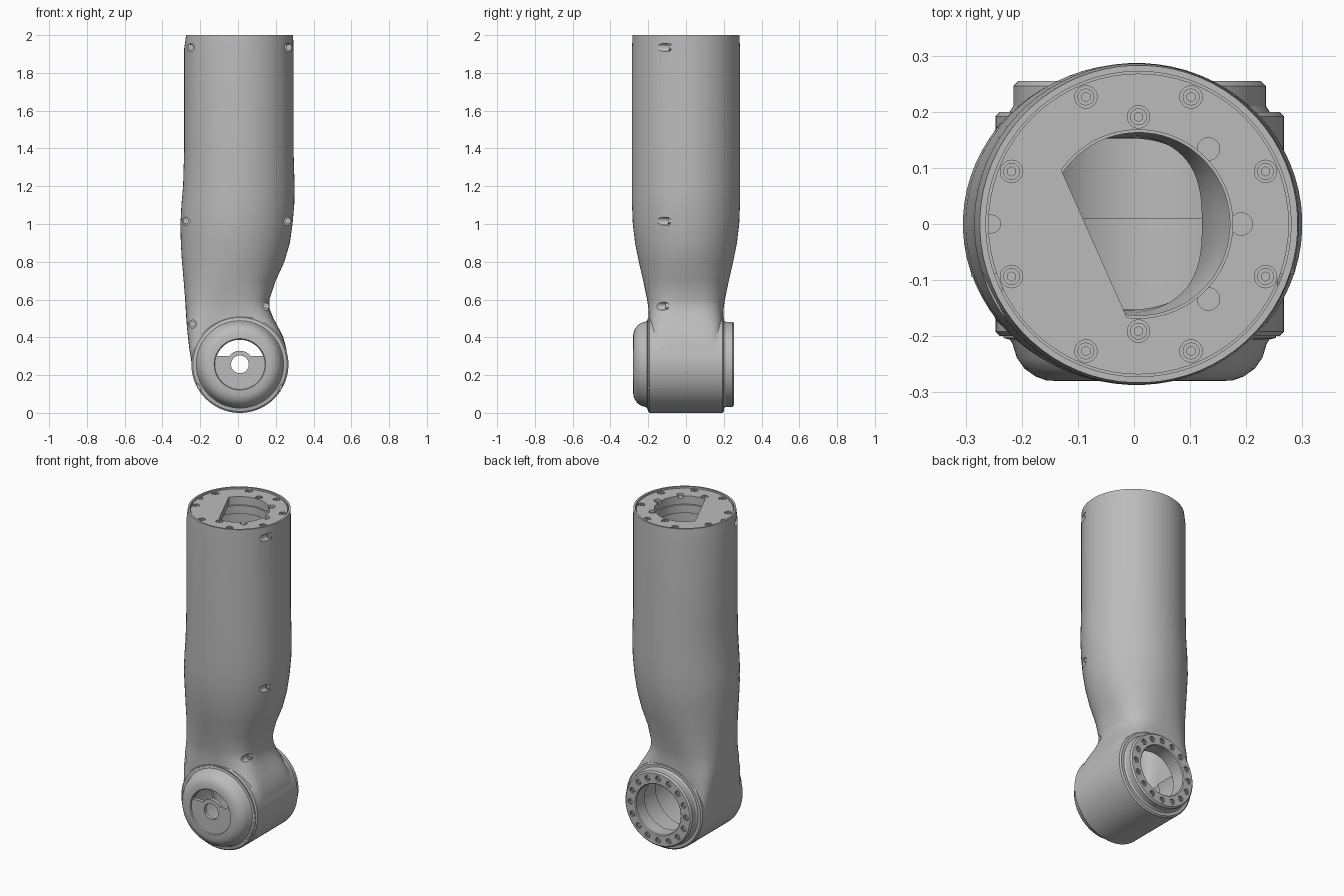
import bpy, bmesh
from math import sin, cos, pi, radians, copysign
from mathutils import Vector, Matrix

if "Cube" in bpy.data.objects:
    bpy.data.objects.remove(bpy.data.objects["Cube"])

GREY = (0.5, 0.5, 0.5, 1)
metal = bpy.data.materials.new("plain grey")
metal.use_nodes = True
metal.diffuse_color = GREY
metal.node_tree.nodes["Principled BSDF"].inputs["Base Color"].default_value = GREY

JOINT = Vector((0.01, 0, 0.257))    # elbow joint centre, axis along y
TUBE = Vector((0.008, 0, 0))        # tube centre, axis along z
Y, Z = Vector((0, 1, 0)), Vector((0, 0, 1))


def finish(name, bm):
    bmesh.ops.remove_doubles(bm, verts=bm.verts[:], dist=1e-5)
    bmesh.ops.recalc_face_normals(bm, faces=bm.faces[:])
    mesh = bpy.data.meshes.new(name)
    bm.to_mesh(mesh)
    bm.free()
    mesh.materials.append(metal)
    obj = bpy.data.objects.new(name, mesh)
    bpy.context.collection.objects.link(obj)
    return obj


def boolean(target, tool, operation='DIFFERENCE'):
    mod = target.modifiers.new("cut", 'BOOLEAN')
    mod.object, mod.operation, mod.solver = tool, operation, 'EXACT'
    with bpy.context.temp_override(object=target, active_object=target):
        bpy.ops.object.modifier_apply(modifier=mod.name)
    bpy.data.objects.remove(tool)


def place(axis, centre, u, v, h):
    """Point at (u, v) across the axis and h along it."""
    if axis is Y:
        return Vector((centre.x + u, h, centre.z + v))
    return Vector((centre.x + u, centre.y + v, h))


def lathe(name, profile, axis, centre, steps=72):
    """Turn a closed (radius, height) profile around an axis."""
    bm = bmesh.new()
    rings = []
    for i in range(steps):
        a = 2 * pi * i / steps
        rings.append([bm.verts.new(place(axis, centre, r * cos(a), r * sin(a), h))
                      for r, h in profile])
    n = len(profile)
    for i, ring in enumerate(rings):
        nxt = rings[(i + 1) % steps]
        for j in range(n):
            k = (j + 1) % n
            bm.faces.new((ring[j], ring[k], nxt[k], nxt[j]))
    return finish(name, bm)


def extrusion(name, outline, axis, centre, low, high):
    bm = bmesh.new()
    base = bm.faces.new([bm.verts.new(place(axis, centre, u, v, low)) for u, v in outline])
    top = bmesh.ops.extrude_face_region(bm, geom=[base])["geom"]
    bmesh.ops.translate(bm, vec=axis * (high - low),
                        verts=[g for g in top if isinstance(g, bmesh.types.BMVert)])
    return finish(name, bm)


def prisms(name, specs, axis, radius, sides=24):
    """Join prisms, each given as (centre, half length)."""
    bm = bmesh.new()
    turn = Matrix.Rotation(pi / 2, 4, 'X') if axis is Y else Matrix()
    for centre, half in specs:
        bmesh.ops.create_cone(bm, cap_ends=True, segments=sides, radius1=radius,
                              radius2=radius, depth=2 * half,
                              matrix=Matrix.Translation(centre) @ turn)
    return finish(name, bm)


def arc(radius, start, end, steps=40):
    return [(radius * cos(radians(start + (end - start) * i / steps)),
             radius * sin(radians(start + (end - start) * i / steps)))
            for i in range(steps + 1)]


def fasteners(name, target, specs, axis, outward, radius):
    """Sink counterbores into a part and seat hex socket heads in them."""
    boolean(target, prisms("counterbores", specs, axis, radius))
    floors = [p - outward * depth for p, depth in specs]
    heads = prisms(name, [(p, 0.009) for p in floors], axis, radius * 0.75)
    boolean(heads, prisms("sockets", [(p + outward * 0.009, 0.006) for p in floors],
                          axis, radius * 0.42, 6))


# Tube sections: height, right edge, left edge, half depth, squareness
SECTIONS = [
    (0.26, -0.245, 0.264, 0.197, 12), (0.34, -0.258, 0.256, 0.197, 8),
    (0.4, -0.265, 0.24, 0.197, 6), (0.45, -0.27, 0.215, 0.197, 5),
    (0.5, -0.274, 0.188, 0.198, 4), (0.55, -0.277, 0.168, 0.199, 3.2),
    (0.6, -0.28, 0.166, 0.206, 2.8), (0.7, -0.288, 0.2, 0.227, 2.3),
    (0.8, -0.297, 0.246, 0.25, 2.1), (0.9, -0.303, 0.275, 0.27, 2),
    (1, -0.305, 0.289, 0.282, 2), (1.1, -0.3, 0.298, 0.286, 2),
    (1.2, -0.291, 0.3, 0.287, 2), (1.4, -0.285, 0.294, 0.286, 2),
    (1.93, -0.285, 0.294, 0.286, 2), (2, -0.275, 0.292, 0.283, 2)]


def loft(name, sections, wall=0, lift=0, steps=72):
    bm = bmesh.new()
    rings = []
    for z, x0, x1, depth, power in sections:
        ring = []
        for i in range(steps):
            a = 2 * pi * (i + 0.5) / steps
            c, s = (copysign(abs(f) ** (2 / power), f) for f in (cos(a), sin(a)))
            ring.append(bm.verts.new(((x0 + x1) / 2 + ((x1 - x0) / 2 - wall) * c,
                                      (depth - wall) * s,
                                      z + (lift if z == 2 else 0))))
        rings.append(ring)
    for low, high in zip(rings, rings[1:]):
        for i in range(steps):
            k = (i + 1) % steps
            bm.faces.new((low[i], low[k], high[k], high[i]))
    bm.faces.new(rings[0])
    bm.faces.new(rings[-1])
    return finish(name, bm)


# Hollow arm shell: bent tube joined to the elbow barrel
shell = loft("arm_shell", SECTIONS)
boolean(shell, lathe("barrel", [(0, -0.2), (0.249, -0.2), (0.257, -0.192),
                                (0.257, 0.192), (0.249, 0.2), (0, 0.2)], Y, JOINT), 'UNION')
boolean(shell, loft("tube_cavity", SECTIONS[1:], 0.045, 0.1))
boolean(shell, lathe("barrel_cavity", [(0, -0.3), (0.2, -0.3), (0.2, 0.01),
                                       (0.19, 0.01), (0.19, 0.3), (0, 0.3)], Y, JOINT))
boolean(shell, prisms("plate_seat", [(TUBE + Z * 2, 0.05)], Z, 0.272, 72))

# Shell screws, drilled in from the front along both edges
drill = [(-0.25, 1.935, 0.08), (0.27, 1.935, 0.08), (-0.275, 1.015, 0.085),
         (0.265, 1.015, 0.085), (0.15, 0.565, 0.1), (-0.24, 0.47, 0.11),
         (-0.2, 0.14, 0.185), (0.215, 0.14, 0.185)]
fasteners("shell_screws", shell,
          [(Vector((x, -0.45, z)), 0.45 - floor) for x, z, floor in drill], Y, -Y, 0.021)

# Domed front cap with a hub hole and a crescent window
cap = lathe("front_cap", [(0.047, -0.25), (0.047, -0.272), (0.133, -0.272), (0.136, -0.28),
                          (0.165, -0.279), (0.185, -0.272), (0.205, -0.258),
                          (0.219, -0.238), (0.226, -0.215), (0.231, -0.206),
                          (0.243, -0.203), (0.243, -0.19), (0.19, -0.19),
                          (0.19, -0.235), (0.17, -0.25)], Y, JOINT)
crescent = arc(0.13, 20, 160) + arc(0.072, 142, 38)
boolean(cap, extrusion("window", crescent, Y, JOINT, -0.35, -0.2))

# Rear bearing ring with a circle of bolts
ring = lathe("rear_ring", [(0.15, 0.17), (0.15, 0.25), (0.155, 0.255), (0.216, 0.255),
                           (0.225, 0.246), (0.225, 0.21), (0.235, 0.195),
                           (0.188, 0.195), (0.188, 0.17)], Y, JOINT)
fasteners("rear_bolts", ring,
          [(place(Y, JOINT, u, v, 0.255), 0.012) for u, v in arc(0.187, 0, 337.5, 15)],
          Y, Y, 0.017)

# Top mounting plate with a flat-sided opening, pockets and bolts
plate = prisms("top_plate", [(TUBE + Z * 1.97, 0.022)], Z, 0.268, 72)
boolean(plate, extrusion("opening", arc(0.168, -97, 145), Z, TUBE, 1.9, 2.1))
pockets = arc(0.183, -47, 47, 2)
boolean(plate, prisms("pockets", [(place(Z, TUBE, u, v, 1.992), 0.015)
                                  for u, v in pockets], Z, 0.02))
boolean(plate, prisms("notch", [(place(Z, TUBE, -0.262, 0, 1.992), 0.015)], Z, 0.016))
spots = arc(0.245, 22.5, 337.5, 7) + [(0, 0.191), (0, -0.191)]
fasteners("top_bolts", plate, [(place(Z, TUBE, u, v, 1.992), 0.012) for u, v in spots],
          Z, Z, 0.02)

# Stepped collar under the opening
lathe("inner_collar", [(0.172, 1.96), (0.172, 1.94), (0.163, 1.94), (0.163, 1.89),
                       (0.19, 1.89), (0.19, 1.96)], Z, TUBE)

# Smooth curved faces, keep machined edges crisp
bpy.ops.object.select_all(action='DESELECT')
for obj in bpy.context.collection.objects:
    if obj.type == 'MESH' and metal.name in obj.data.materials:
        obj.select_set(True)
        bpy.context.view_layer.objects.active = obj
bpy.ops.object.shade_smooth_by_angle(angle=radians(32))
